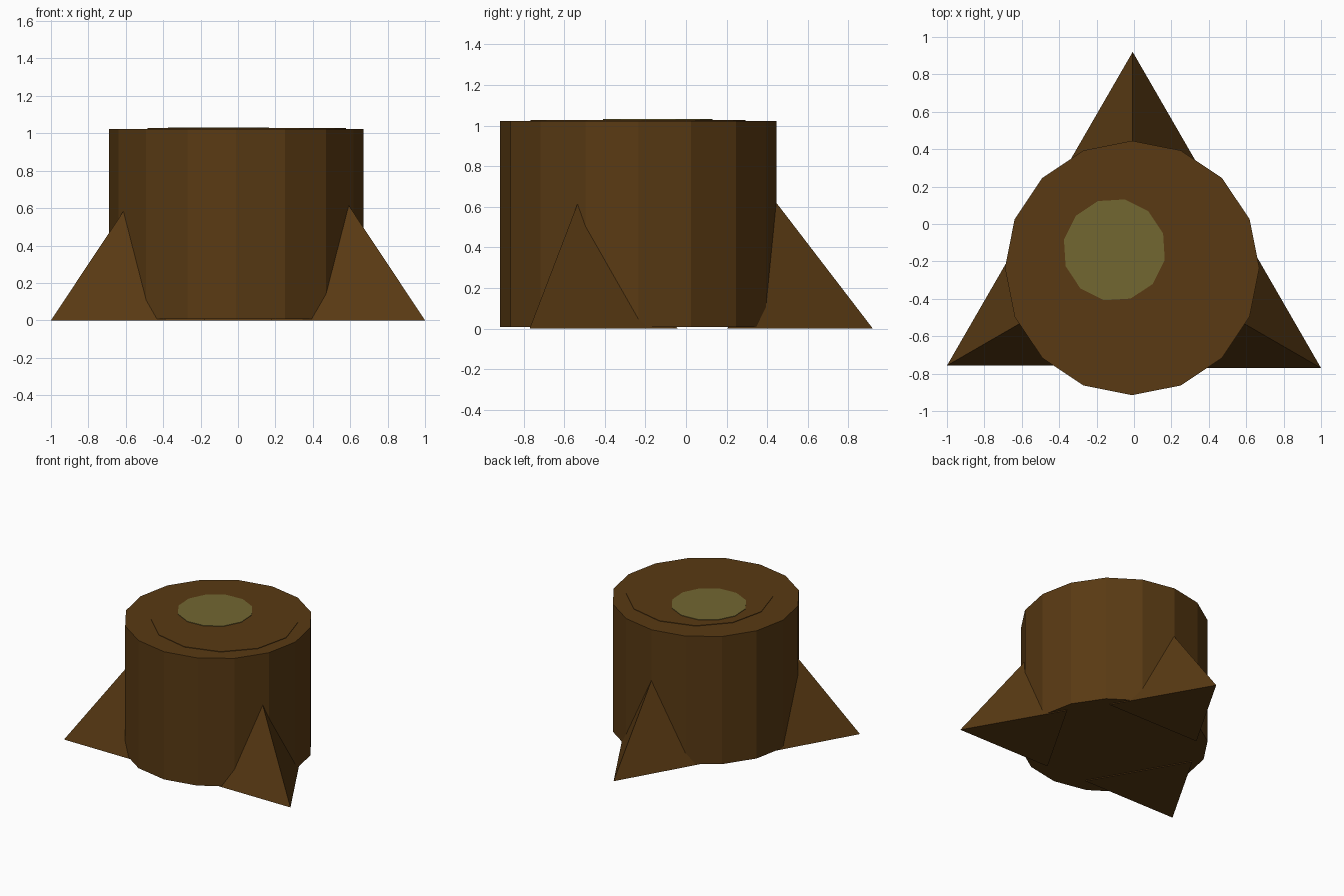
import bpy
import bmesh
import math
from mathutils import Matrix

if "Cube" in bpy.data.objects:
    bpy.data.objects.remove(bpy.data.objects["Cube"])


def material(name, rgb):
    m = bpy.data.materials.new(name)
    m.diffuse_color = (*rgb, 1.0)
    m.use_nodes = True
    m.node_tree.nodes["Principled BSDF"].inputs["Base Color"].default_value = m.diffuse_color
    return m


BARK = material("bark_brown", (0.100, 0.042, 0.0065))
GREEN = material("pale_green_core", (0.170, 0.135, 0.031))


def cone(name, sides, r1, r2, x, y, z0, z1, turn, mat):
    """Flat-faced cone or cylinder from z0 to z1, first corner at angle turn."""
    bm = bmesh.new()
    bmesh.ops.create_cone(bm, cap_ends=True, segments=sides,
                          radius1=r1, radius2=r2, depth=z1 - z0)
    # turn the mesh so that one corner points along the wanted angle
    v = bm.verts[:][0]
    start = math.atan2(v.co.y, v.co.x)
    bmesh.ops.rotate(bm, verts=bm.verts,
                     matrix=Matrix.Rotation(math.radians(turn) - start, 3, 'Z'))
    bmesh.ops.translate(bm, verts=bm.verts, vec=(x, y, (z0 + z1) / 2))
    bmesh.ops.remove_doubles(bm, verts=bm.verts, dist=1e-5)
    mesh = bpy.data.meshes.new(name)
    bm.to_mesh(mesh)
    bm.free()
    mesh.materials.append(mat)
    obj = bpy.data.objects.new(name, mesh)
    bpy.context.collection.objects.link(obj)
    return obj


# trunk
cone("stump_trunk", 16, 0.68, 0.68, -0.01, -0.235, 0.008, 1.023, 90, BARK)

# growth ring and core, thin plates on the cut face
cone("growth_ring", 12, 0.53, 0.53, 0.047, -0.237, 1.020, 1.027, 2, BARK)
cone("stump_core", 12, 0.275, 0.275, -0.105, -0.138, 1.024, 1.031, 18.5, GREEN)

# three pyramid roots, each pointing outwards
ROOT_R = 0.477
for name, tip_x, tip_y, angle in (("back_root", -0.007, 0.92, 90),
                                  ("left_root", -1.0, -0.757, 210),
                                  ("right_root", 1.0, -0.77, 330)):
    a = math.radians(angle)
    cone(name, 3, ROOT_R, 0.0, tip_x - ROOT_R * math.cos(a),
         tip_y - ROOT_R * math.sin(a), 0.0, 0.622, angle, BARK)
